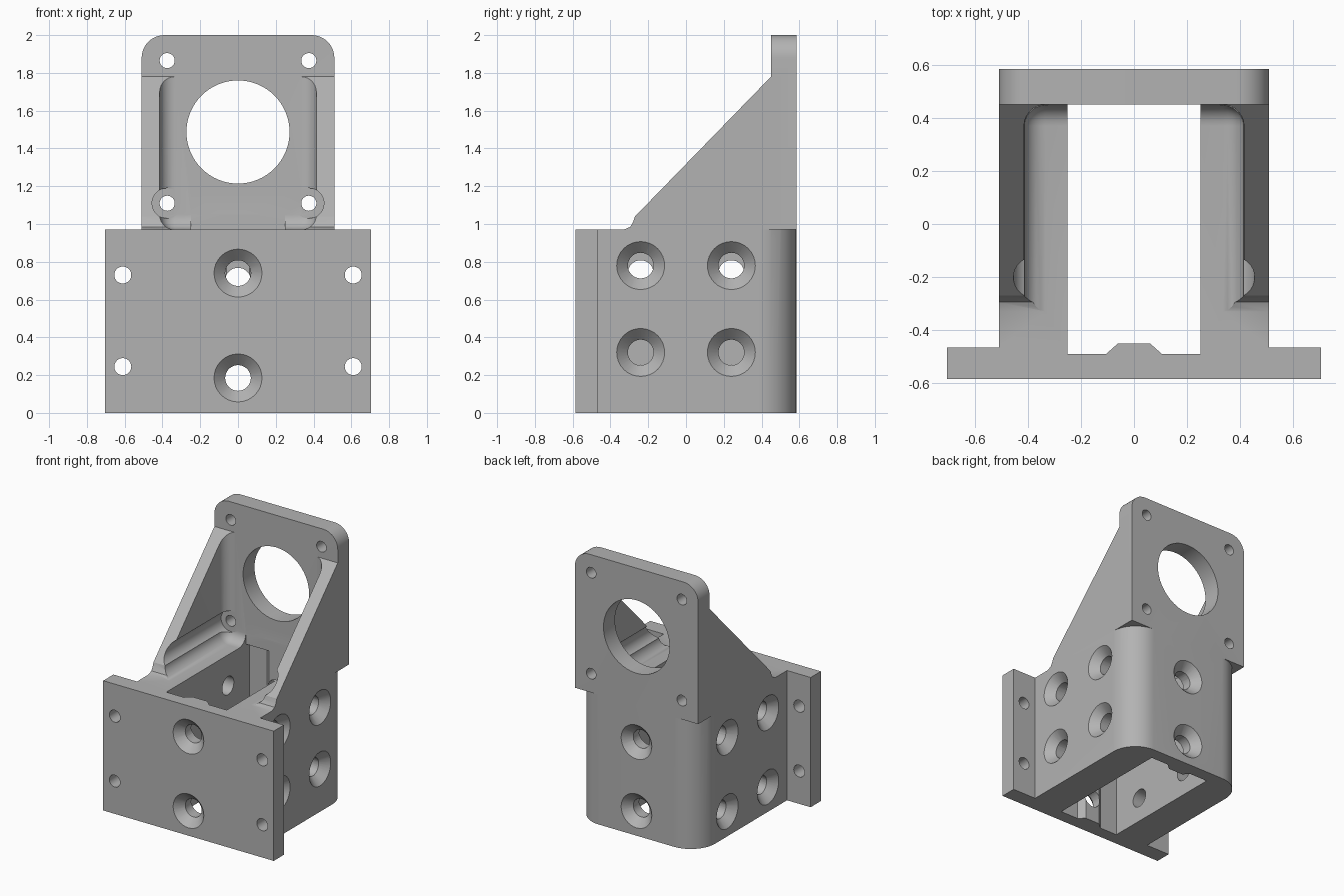
import bpy, bmesh, math
from mathutils import Matrix, Vector

if "Cube" in bpy.data.objects:
    bpy.data.objects.remove(bpy.data.objects["Cube"])

grey = bpy.data.materials.new("bracket_grey")
grey.diffuse_color = (0.45, 0.45, 0.45, 1)
grey.use_nodes = True
grey.node_tree.nodes["Principled BSDF"].inputs["Base Color"].default_value = grey.diffuse_color


def make(name, bm):
    bmesh.ops.recalc_face_normals(bm, faces=bm.faces)
    me = bpy.data.meshes.new(name)
    bm.to_mesh(me)
    bm.free()
    me.materials.append(grey)
    ob = bpy.data.objects.new(name, me)
    bpy.context.collection.objects.link(ob)
    return ob


def prism(name, pts, axis, lo, hi):
    """Extrude a 2D profile along an axis: z uses (x,y), x uses (y,z), y uses (x,z)."""
    place = {'z': lambda a, b, t: (a, b, t),
             'x': lambda a, b, t: (t, a, b),
             'y': lambda a, b, t: (a, t, b)}[axis]
    bm = bmesh.new()
    face = bm.faces.new([bm.verts.new(place(a, b, lo)) for a, b in pts])
    ext = bmesh.ops.extrude_face_region(bm, geom=[face])
    move = Vector(place(0, 0, hi - lo))
    bmesh.ops.translate(bm, vec=move,
                        verts=[v for v in ext['geom'] if isinstance(v, bmesh.types.BMVert)])
    return make(name, bm)


def rect(x0, x1, y0, y1):
    return [(x0, y0), (x1, y0), (x1, y1), (x0, y1)]


def arc(cx, cy, r, a0, a1, n=10):
    return [(cx + r * math.cos(math.radians(a0 + (a1 - a0) * i / n)),
             cy + r * math.sin(math.radians(a0 + (a1 - a0) * i / n))) for i in range(n + 1)]


def cone(name, start, direction, depth, r1, r2, seg=32):
    """Round cutter running from start along direction."""
    d = Vector(direction).normalized()
    rot = d.to_track_quat('Z', 'Y').to_matrix().to_4x4()
    mat = Matrix.Translation(Vector(start) + d * depth / 2) @ rot
    bm = bmesh.new()
    bmesh.ops.create_cone(bm, cap_ends=True, segments=seg, radius1=r1, radius2=r2,
                          depth=depth, matrix=mat)
    return make(name, bm)


def boolean(target, tool, op='DIFFERENCE'):
    mod = target.modifiers.new("cut", 'BOOLEAN')
    mod.operation, mod.solver, mod.object = op, 'EXACT', tool
    bpy.context.view_layer.objects.active = target
    bpy.ops.object.modifier_apply(modifier=mod.name)
    bpy.data.objects.remove(tool)


# base block with mounting flange at the front and rounded back corners
profile = [(-0.705, -0.585), (0.705, -0.585), (0.705, -0.465), (0.51, -0.465)]
profile += arc(0.31, 0.385, 0.2, 0, 90) + arc(-0.31, 0.385, 0.2, 90, 180)
profile += [(-0.51, -0.465), (-0.705, -0.465)]
body = prism("motor_mount_bracket", profile, 'z', 0, 0.97)

# sloped side gussets, hollowed by a pocket with rounded inside edges
gusset_side = [(-0.33, 0.97), (-0.295, 0.985), (-0.28, 1.01), (-0.27, 1.04),
               (0.45, 1.78), (0.5, 1.78), (0.5, 0.97)]
gussets = prism("gussets", gusset_side, 'x', -0.51, 0.51)
bm = bmesh.new()
bmesh.ops.create_cube(bm, size=1, matrix=Matrix.LocRotScale(
    Vector((0, -0.275, 1.97)), None, Vector((0.83, 1.45, 2.0))))
inner = []
for e in bm.edges:
    mid = (e.verts[0].co + e.verts[1].co) / 2
    at_floor, at_back, at_side = mid.z < 1, mid.y > 0.4, abs(mid.x) > 0.4
    if (at_floor and (at_back or at_side)) or (at_back and at_side):
        inner.append(e)
bmesh.ops.bevel(bm, geom=inner, offset=0.08, segments=7, profile=0.5, affect='EDGES')
boolean(gussets, make("pocket", bm))

# upright face plate with rounded top corners
plate_outline = [(-0.51, 0.97), (0.51, 0.97)]
plate_outline += arc(0.39, 1.88, 0.12, 0, 90) + arc(-0.39, 1.88, 0.12, 90, 180)
plate = prism("face_plate", plate_outline, 'y', 0.45, 0.585)
boolean(plate, gussets, 'UNION')
boolean(body, plate, 'UNION')

# central cavity with a tapered ridge on the front and back walls
cavity = [(-0.25, -0.49), (-0.105, -0.49), (-0.06, -0.45), (0.06, -0.45), (0.105, -0.49),
          (0.25, -0.49)]
cavity += [(-x, -y) for x, y in cavity]
boolean(body, prism("cavity", cavity, 'z', -0.1, 0.97))
boolean(body, prism("cavity_mouth", rect(-0.25, 0.25, -0.45, 0.45), 'z', 0.9, 1.15))

# large round opening in the face plate
boolean(body, cone("opening", (0, 0.35, 1.487), (0, 1, 0), 0.4, 0.273, 0.273, 64))

# four plate screw holes, the lower pair with spot faces, and four flange holes
for s in (-1, 1):
    boolean(body, cone("spot_face", (s * 0.375, -0.6, 1.11), (0, 1, 0), 1.05, 0.08, 0.08))
    for z in (1.11, 1.865):
        boolean(body, cone("plate_hole", (s * 0.375, 0.4, z), (0, 1, 0), 0.3, 0.04, 0.04, 24))
    for z in (0.245, 0.73):
        boolean(body, cone("flange_hole", (s * 0.61, -0.7, z), (0, 1, 0), 0.4, 0.045, 0.045, 24))


def countersunk(point, direction, depth):
    p, d = Vector(point), Vector(direction)
    boolean(body, cone("screw_hole", p - d * 0.05, d, depth + 0.05, 0.068, 0.068))
    boolean(body, cone("countersink", p - d * 0.01, d, 0.07, 0.137, 0.067))


# countersunk holes on all four walls
for z in (0.185, 0.74):
    countersunk((0, -0.585, z), (0, 1, 0), 0.25)
for z in (0.185, 0.70):
    countersunk((0, 0.585, z), (0, -1, 0), 0.25)
for y in (-0.24, 0.24):
    for z in (0.32, 0.78):
        countersunk((0.51, y, z), (-1, 0, 0), 0.35)
    for z in (0.185, 0.74):
        countersunk((-0.51, y, z), (1, 0, 0), 0.35)

bpy.ops.object.select_all(action='DESELECT')
body.select_set(True)
bpy.context.view_layer.objects.active = body
bpy.ops.object.shade_smooth_by_angle(angle=math.radians(25))
